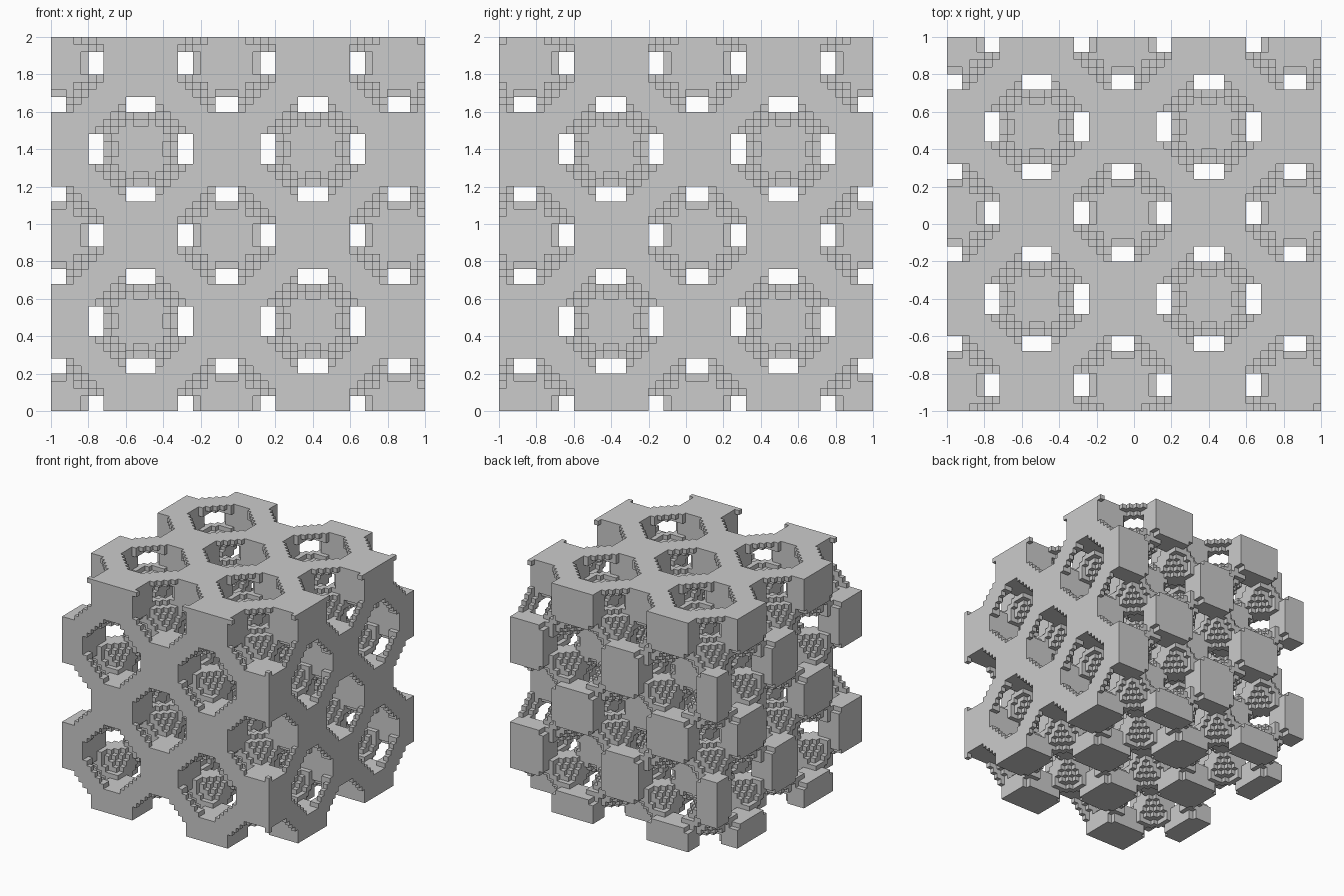
import bpy
from math import cos, pi

if "Cube" in bpy.data.objects:
    bpy.data.objects.remove(bpy.data.objects["Cube"])

N = 50                # cells per side
S = 2.0 / N           # cell size
K = 2 * pi / 23       # the lattice repeats every 23 cells

C1 = [cos(K * i) for i in range(N)]
C2 = [cos(2 * K * i) for i in range(N)]


# Triply periodic field: negative is solid
def solid(i, j, k):
    a, b, c = C2[i], C2[j], C2[k]
    return 4 * C1[i] * C1[j] * C1[k] - (a * b + b * c + c * a) < 0


cells = {(i, j, k) for i in range(N) for j in range(N) for k in range(N)
         if solid(i, j, k)}

verts, faces, index = [], [], {}


# Shared grid corner; the pattern's second axis runs from back to front
def corner(p):
    if p not in index:
        index[p] = len(verts)
        verts.append((-1 + p[0] * S, 1 - p[1] * S, p[2] * S))
    return index[p]


# One square for every cell side that borders empty space
for cell in cells:
    for axis in range(3):
        u, v = (axis + 1) % 3, (axis + 2) % 3
        for side in (0, 1):
            near = list(cell)
            near[axis] += 2 * side - 1
            if tuple(near) in cells:
                continue
            loop = []
            for du, dv in ((0, 0), (1, 0), (1, 1), (0, 1)):
                p = list(cell)
                p[axis] += side
                p[u] += du
                p[v] += dv
                loop.append(corner(tuple(p)))
            # the flipped axis reverses the winding
            faces.append(loop[::-1] if side else loop)

mesh = bpy.data.meshes.new("voxel_lattice")
mesh.from_pydata(verts, [], faces)
mesh.update()
lattice = bpy.data.objects.new("voxel_lattice", mesh)
bpy.context.collection.objects.link(lattice)
